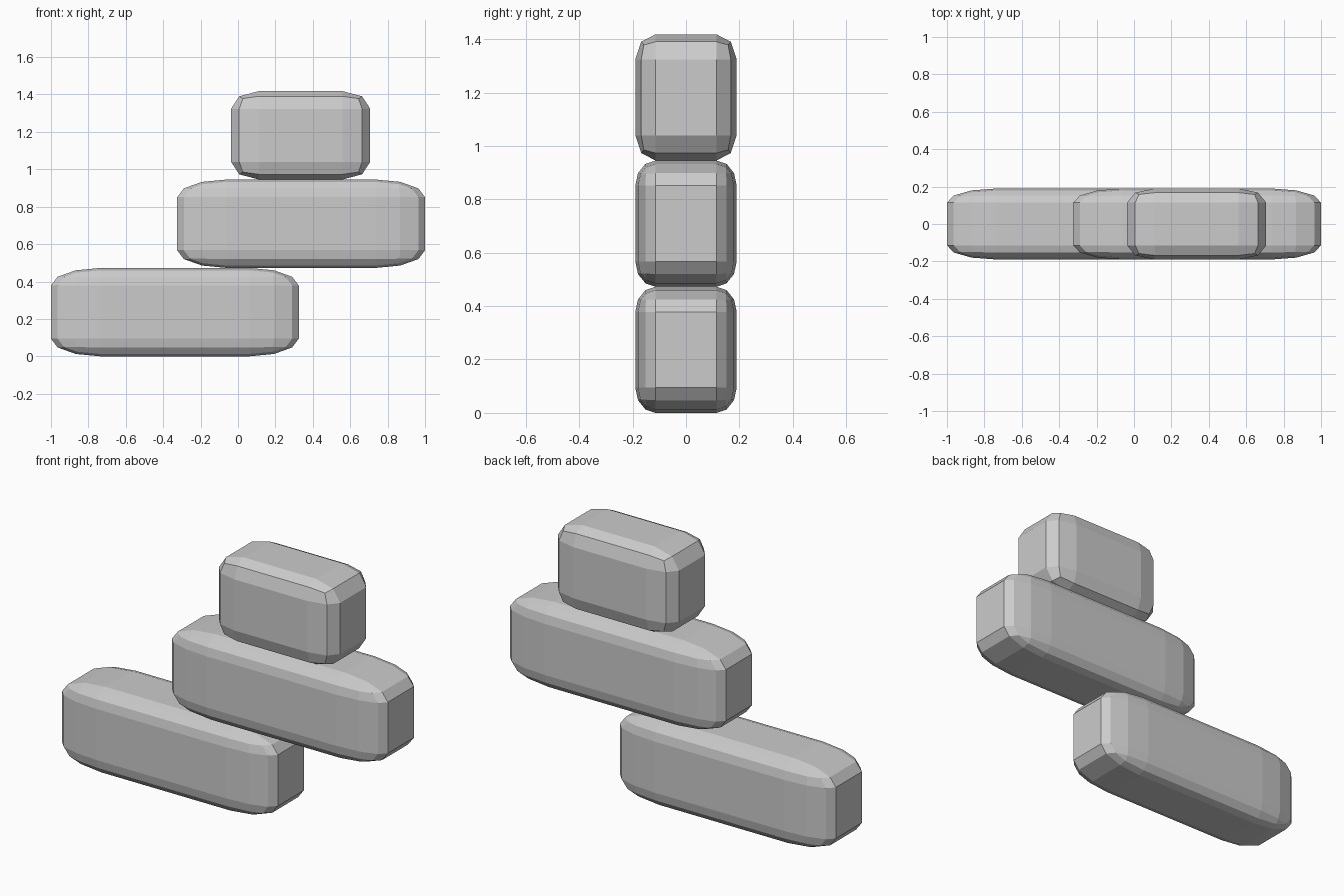
import bpy
import bmesh
from mathutils import Vector

if "Cube" in bpy.data.objects:
    bpy.data.objects.remove(bpy.data.objects["Cube"])


def rounded_block(name, x0, x1, z0, z1, segments, depth=0.38):
    """Unit cube with rounded edges, stretched to the given extents."""
    bm = bmesh.new()
    bmesh.ops.create_cube(bm, size=1.0)
    bmesh.ops.bevel(bm, geom=bm.edges[:], offset=0.2, offset_type='OFFSET',
                    segments=segments, profile=0.5, affect='EDGES')
    bmesh.ops.scale(bm, vec=Vector((x1 - x0, depth, z1 - z0)), verts=bm.verts)
    mesh = bpy.data.meshes.new(name)
    bm.to_mesh(mesh)
    bm.free()
    ob = bpy.data.objects.new(name, mesh)
    ob.location = ((x0 + x1) / 2, 0, (z0 + z1) / 2)
    bpy.context.collection.objects.link(ob)
    return ob


# Three stacked blocks, each one third of the height
H = 1.418 / 3
rounded_block("bottom_block", -1.0, 0.325, 0.0, H, 3)
rounded_block("middle_block", -0.325, 1.0, H, 2 * H, 3)
rounded_block("top_block", -0.037, 0.707, 2 * H, 3 * H, 2)
